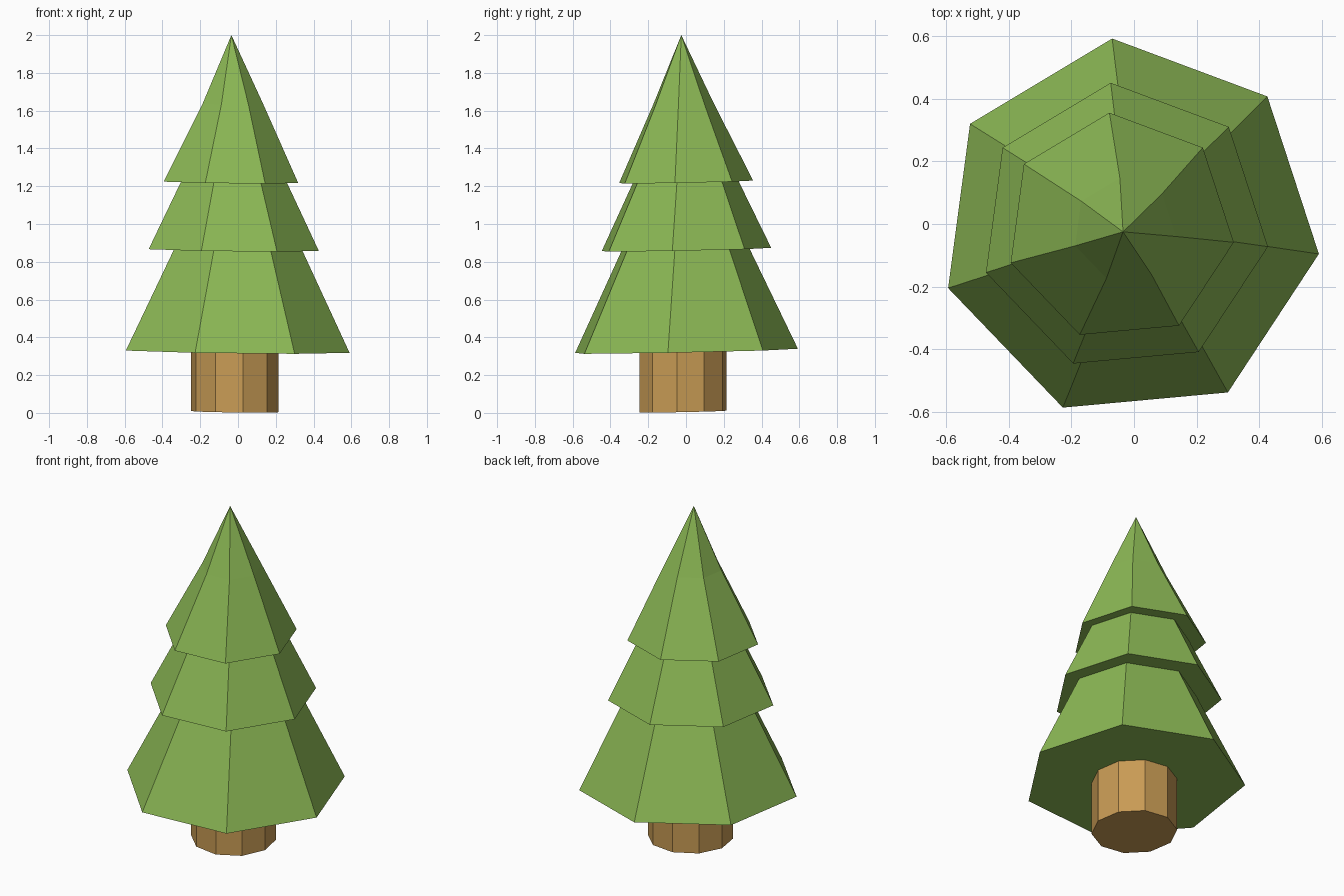
import bpy
import bmesh
from math import cos, sin, radians

if "Cube" in bpy.data.objects:
    bpy.data.objects.remove(bpy.data.objects["Cube"])

START = radians(-7.6)      # shared rotation of trunk and foliage
TILT_X, TILT_Y = -0.012, 0.02  # the whole tree leans very slightly


def material(name, color):
    mat = bpy.data.materials.new(name)
    mat.diffuse_color = color
    mat.use_nodes = True
    mat.node_tree.nodes["Principled BSDF"].inputs["Base Color"].default_value = mat.diffuse_color
    return mat


def loft(name, sides, rings, mat, apex=None):
    """Skin flat-faced rings (cx, cy, z, radius), closed by a cap or an apex."""
    bm = bmesh.new()
    loops = []
    for cx, cy, z, r in rings:
        loop = []
        for i in range(sides):
            a = START + radians(360 * i / sides)
            x, y = cx + r * cos(a), cy + r * sin(a)
            loop.append(bm.verts.new((x, y, z + TILT_X * x + TILT_Y * y)))
        loops.append(loop)
    for low, high in zip(loops, loops[1:]):
        for i in range(sides):
            j = (i + 1) % sides
            bm.faces.new((low[i], low[j], high[j], high[i]))
    bm.faces.new(loops[0][::-1])
    if apex:
        tip = bm.verts.new(apex)
        for i in range(sides):
            bm.faces.new((loops[-1][i], loops[-1][(i + 1) % sides], tip))
    else:
        bm.faces.new(loops[-1])
    bmesh.ops.recalc_face_normals(bm, faces=bm.faces[:])
    mesh = bpy.data.meshes.new(name)
    bm.to_mesh(mesh)
    bm.free()
    mesh.materials.append(mat)
    obj = bpy.data.objects.new(name, mesh)
    bpy.context.collection.objects.link(obj)
    return obj


bark = material("bark", (0.58, 0.33, 0.09, 1))
needles = material("needles", (0.26, 0.48, 0.09, 1))

# Ten-sided trunk, ending just inside the foliage
loft("trunk", 10, [(-0.017, -0.017, 0.007, 0.234),
                   (-0.017, -0.017, 0.335, 0.234)], bark)

# Seven-sided foliage: three stepped tiers with flat undersides
loft("foliage", 7, [
    (-0.014, -0.015, 0.327, 0.610),
    (-0.006, -0.013, 0.864, 0.350),
    (-0.032, -0.011, 0.864, 0.464),
    (-0.027, -0.010, 1.222, 0.289),
    (-0.045, -0.010, 1.222, 0.367),
    (-0.030, -0.018, 1.635, 0.166),
], needles, apex=(-0.035, -0.025, 2.0))
